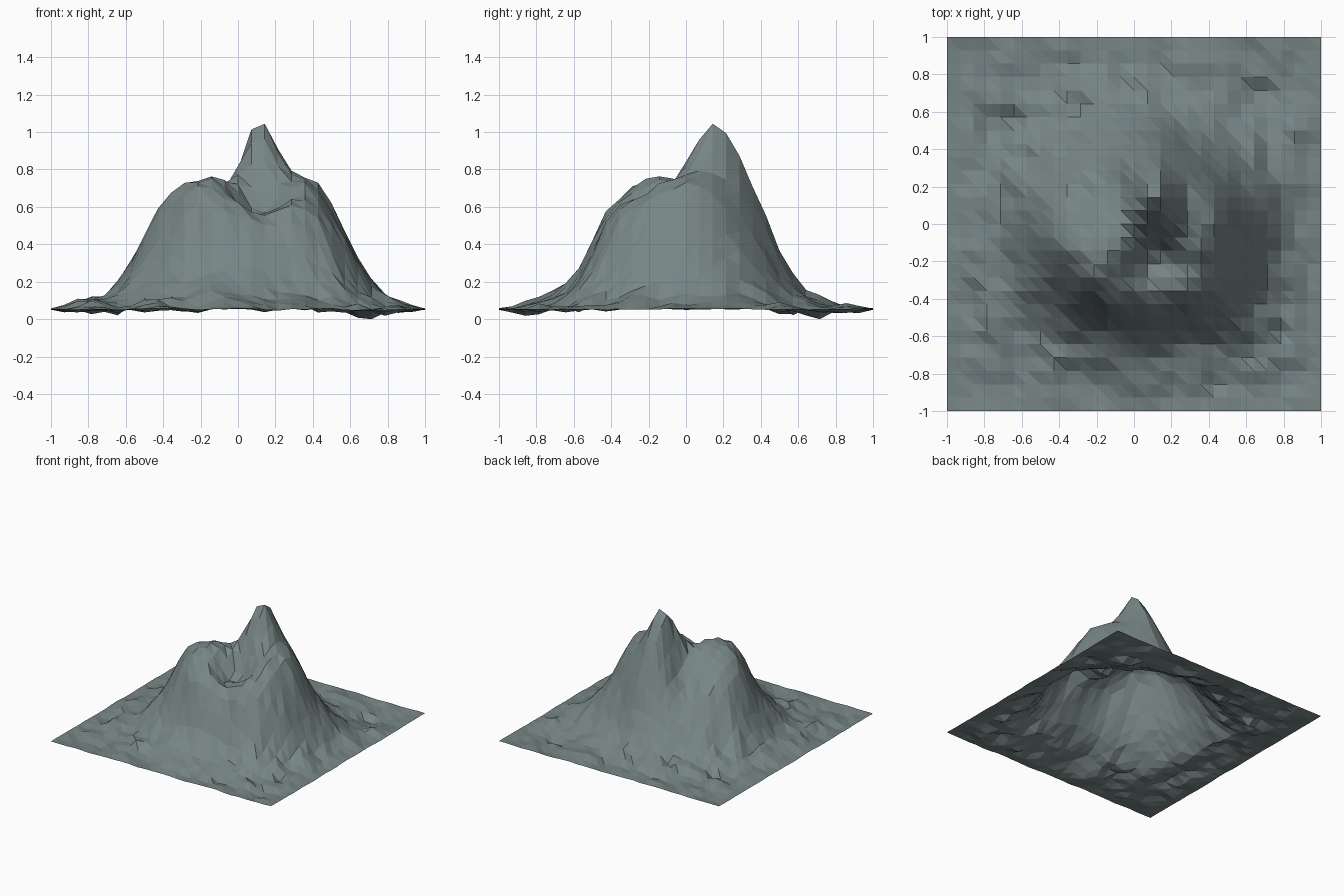
import bpy, bmesh, math
from mathutils import Vector, noise

if "Cube" in bpy.data.objects:
    bpy.data.objects.remove(bpy.data.objects["Cube"])

CELLS = 28          # grid squares along each side
BASE = 0.05         # height of the plain at the border

# Hills (+) and hollows (-): x, y, height, width in x, width in y
FEATURES = [
    (0.12, 0.16, 0.36, 0.09, 0.14),     # summit
    (-0.20, -0.17, 0.085, 0.15, 0.18),  # west shoulder
    (0.41, 0.02, 0.11, 0.11, 0.17),     # east shoulder
    (0.12, -0.21, -0.17, 0.10, 0.10),   # crater basin
    (-0.20, 0.27, -0.16, 0.13, 0.13),   # north-west gully
    (0.47, 0.36, -0.03, 0.08, 0.10),    # north-east gully
    (0.45, -0.40, 0.09, 0.12, 0.12),    # south-east spur
    (0.71, 0.71, -0.05, 0.05, 0.05),    # low pit in the plain
    (-0.64, 0.57, -0.05, 0.05, 0.05),   # second low pit
]


def height(x, y):
    # Broad flat-topped mound
    r = math.hypot((x - 0.035) / 0.585, (y + 0.02) / 0.515)
    mound = 0.63 / (1 + r ** 6.4) - 0.012 * min(1, r)
    # Individual hills and hollows
    for fx, fy, amp, sx, sy in FEATURES:
        mound += amp * math.exp(-0.5 * (((x - fx) / sx) ** 2 + ((y - fy) / sy) ** 2))
    # Small rocky bumps, fading out at the border
    border = 1 - max(abs(x), abs(y))
    fade = min(1, 0.15 + border / 0.2)
    bumps = 0.05 * noise.noise(Vector((x * 6.5, y * 6.5, 3.7)))
    bumps += 0.025 * noise.noise(Vector((x * 12, y * 12, 8.2)))
    return BASE + mound * min(1, border / 0.12) + bumps * fade


# Mountain terrain: one displaced grid of flat triangles
bm = bmesh.new()
bmesh.ops.create_grid(bm, x_segments=CELLS, y_segments=CELLS, size=1)
for v in bm.verts:
    v.co.z = height(v.co.x, v.co.y)
drop = min(v.co.z for v in bm.verts)    # deepest hollow touches the ground
for v in bm.verts:
    v.co.z -= drop
bmesh.ops.triangulate(bm, faces=bm.faces[:], quad_method='ALTERNATE')

mesh = bpy.data.meshes.new("mountain_terrain")
bm.to_mesh(mesh)
bm.free()
stone = bpy.data.materials.new("grey_stone")
stone.diffuse_color = (0.185, 0.235, 0.235, 1)
stone.use_nodes = True
stone.node_tree.nodes["Principled BSDF"].inputs["Base Color"].default_value = stone.diffuse_color
mesh.materials.append(stone)
terrain = bpy.data.objects.new("mountain_terrain", mesh)
bpy.context.collection.objects.link(terrain)
